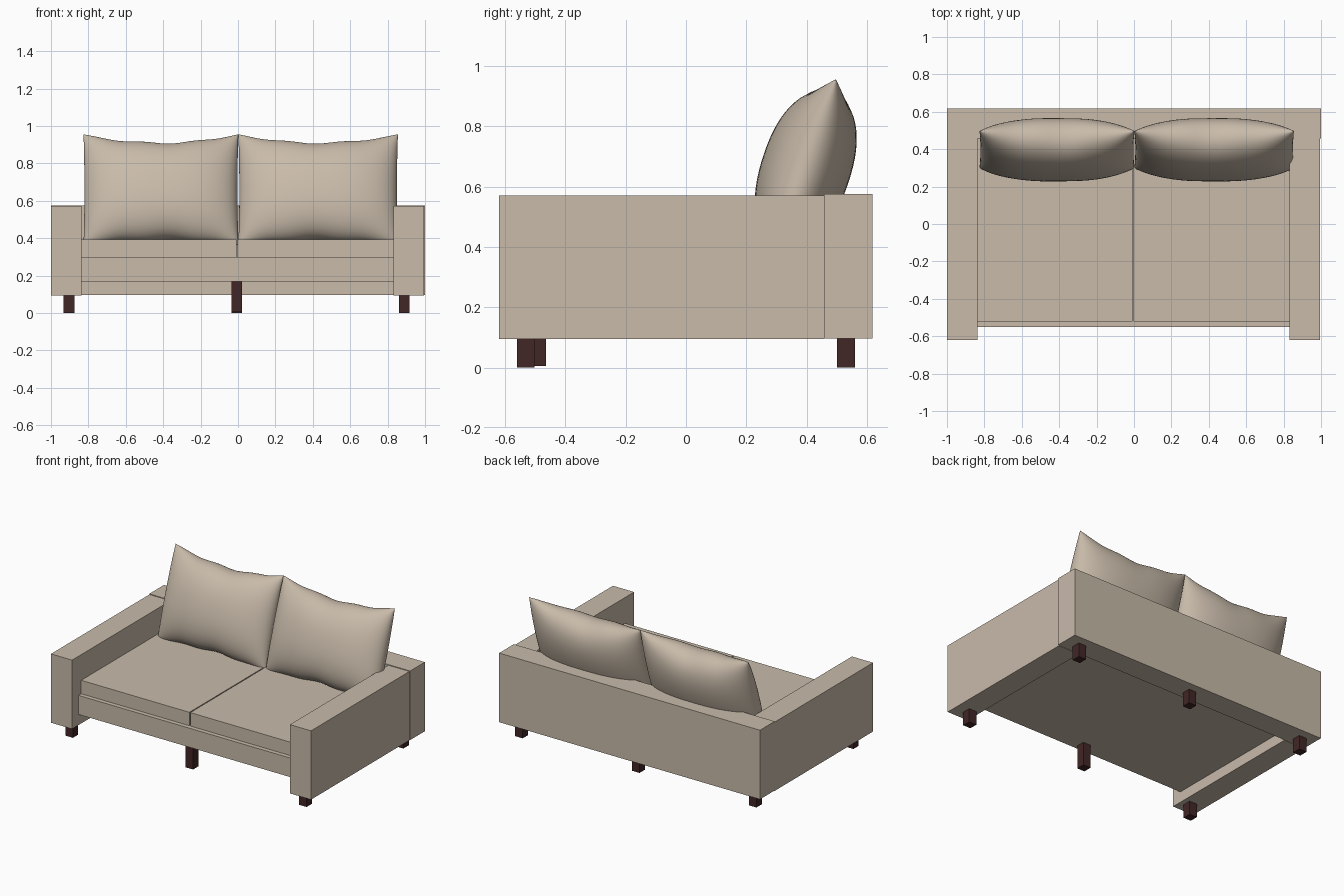
import bpy, bmesh, math
from mathutils import Matrix

if "Cube" in bpy.data.objects:
    bpy.data.objects.remove(bpy.data.objects["Cube"])


def material(name, rgb):
    m = bpy.data.materials.new(name)
    m.diffuse_color = (*rgb, 1)
    m.use_nodes = True
    m.node_tree.nodes["Principled BSDF"].inputs["Base Color"].default_value = m.diffuse_color
    return m


fabric = material("beige fabric", (0.58, 0.495, 0.40))
wood = material("dark wood", (0.054, 0.019, 0.019))


def finish(name, bm, mat):
    mesh = bpy.data.meshes.new(name)
    bmesh.ops.recalc_face_normals(bm, faces=bm.faces)
    bm.to_mesh(mesh)
    bm.free()
    mesh.materials.append(mat)
    obj = bpy.data.objects.new(name, mesh)
    bpy.context.collection.objects.link(obj)
    return obj


def box(name, x, y, z, mat):
    """Axis-aligned box from (min, max) ranges."""
    bm = bmesh.new()
    bmesh.ops.create_cube(bm, size=1)
    for v in bm.verts:
        v.co = [(a + b) / 2 + c * (b - a) for (a, b), c in zip((x, y, z), v.co)]
    return finish(name, bm, mat)


# Frame: arms, back, base
box("left_arm", (-1.0, -0.838), (-0.62, 0.457), (0.094, 0.571), fabric)
box("right_arm", (0.832, 0.994), (-0.62, 0.457), (0.094, 0.571), fabric)
box("backrest", (-1.0, 1.0), (0.457, 0.618), (0.097, 0.576), fabric)
box("seat_base", (-0.838, 0.832), (-0.55, 0.457), (0.168, 0.30), fabric)

# Seat cushions with a thin gap between them
box("left_seat_cushion", (-0.838, -0.009), (-0.52, 0.457), (0.30, 0.393), fabric)
box("right_seat_cushion", (-0.002, 0.832), (-0.52, 0.457), (0.30, 0.393), fabric)

# Legs: four corners plus front and back middle
for side, cx in (("left", -0.903), ("middle", -0.007), ("right", 0.889)):
    x = (cx - 0.029, cx + 0.029)
    box("back_leg_" + side, x, (0.50, 0.56), (0, 0.10), wood)
    if side == "middle":
        box("front_leg_middle", x, (-0.523, -0.464), (0.006, 0.17), wood)
    else:
        box("front_leg_" + side, x, (-0.56, -0.502), (0, 0.10), wood)


def pillow(name, x0, x1, phase):
    """Puffed pillow: two bulged sheets welded along a seam, leaned back."""
    nu, nv, half_h, bulge = 40, 32, 0.312, 0.148
    half_w = (x1 - x0) / 2
    bm = bmesh.new()
    for side in (-1, 1):
        grid = []
        for i in range(nu + 1):
            u = -math.cos(math.pi * i / nu)
            row = []
            for j in range(nv + 1):
                v = -math.cos(math.pi * j / nv)
                mid = 1 - u * u
                # seam is drawn in along the top and bottom, with slight puckers
                pull = (0.055 if v > 0 else 0.03) * mid
                pull += 0.005 * mid * math.sin(9 * u + phase)
                h = bulge * math.sqrt(max(0, (1 - abs(u) ** 2.5) * (1 - abs(v) ** 2.1)))
                z = half_h * v - pull * v * abs(v)
                x = half_w * u * (1 - 0.012 * (1 - v * v))
                row.append(bm.verts.new((x, side * h, z)))
            grid.append(row)
        for i in range(nu):
            for j in range(nv):
                bm.faces.new((grid[i][j], grid[i + 1][j],
                              grid[i + 1][j + 1], grid[i][j + 1]))
    bmesh.ops.remove_doubles(bm, verts=bm.verts, dist=0.0002)
    lean = Matrix.Rotation(math.radians(-18.5), 4, 'X')
    place = Matrix.Translation(((x0 + x1) / 2, 0.398, 0.66))
    bmesh.ops.transform(bm, matrix=place @ lean, verts=bm.verts)
    obj = finish(name, bm, fabric)
    bpy.ops.object.select_all(action='DESELECT')
    obj.select_set(True)
    bpy.context.view_layer.objects.active = obj
    bpy.ops.object.shade_smooth_by_angle(angle=math.radians(50))


# Back pillows
pillow("left_back_pillow", -0.826, 0.002, 0.5)
pillow("right_back_pillow", 0.002, 0.855, 2.0)
